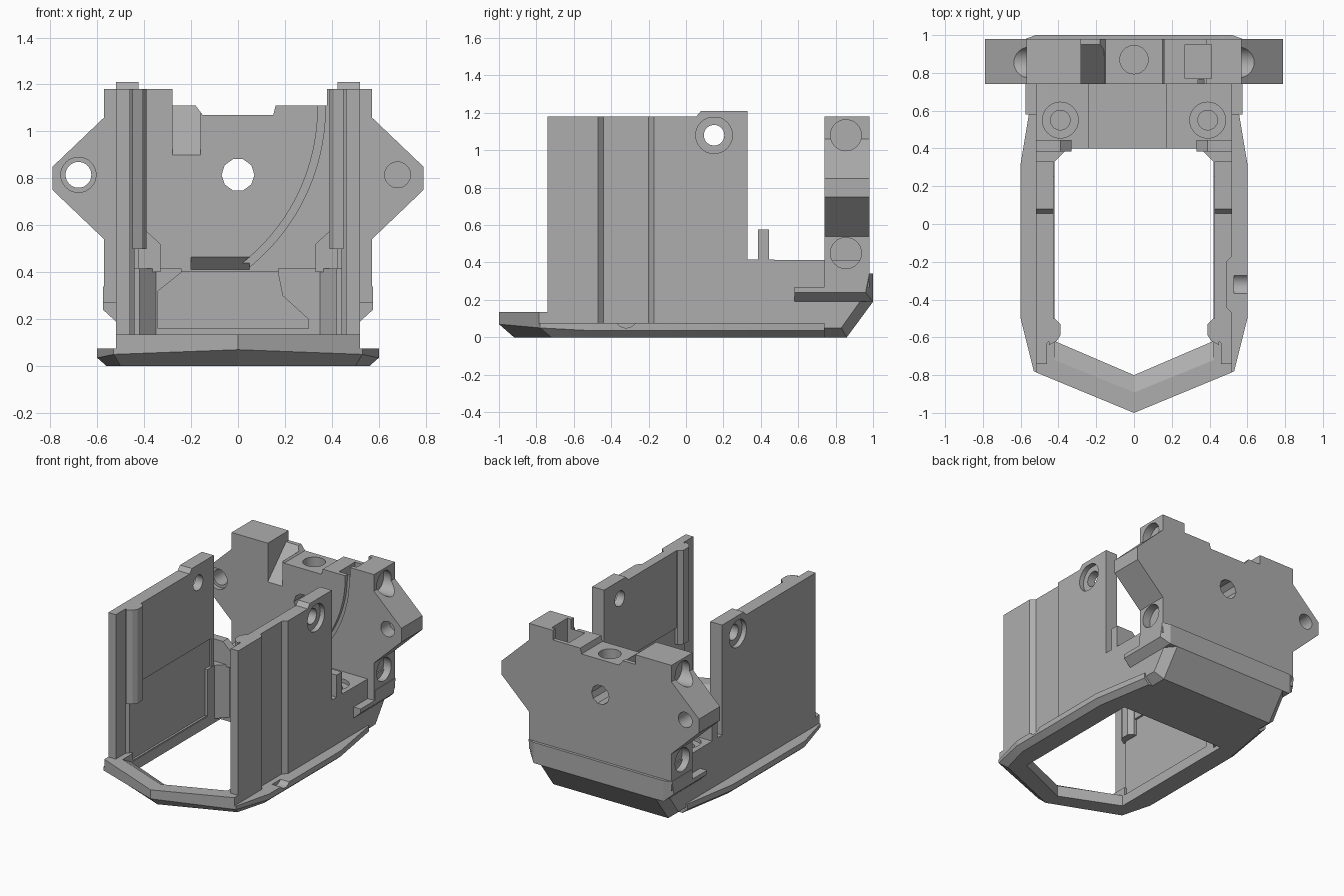
import bpy, bmesh
from math import sin, cos, pi, radians

old = bpy.data.objects.get("Cube")
if old:
    bpy.data.objects.remove(old, do_unlink=True)

grey = bpy.data.materials.new("plain grey")
grey.use_nodes = True
colour = (0.42, 0.42, 0.42, 1)
grey.diffuse_color = colour
grey.node_tree.nodes["Principled BSDF"].inputs["Base Color"].default_value = colour
parts = []


def loft(name, rings):
    """Skin a closed solid through rings of equal point count."""
    bm = bmesh.new()
    loops = [[bm.verts.new(p) for p in ring] for ring in rings]
    count = len(loops[0])
    for low, high in zip(loops, loops[1:]):
        for i in range(count):
            j = (i + 1) % count
            bm.faces.new((low[i], low[j], high[j], high[i]))
    bm.faces.new(loops[0][::-1])
    bm.faces.new(loops[-1])
    bmesh.ops.recalc_face_normals(bm, faces=bm.faces)
    mesh = bpy.data.meshes.new(name)
    bm.to_mesh(mesh)
    bm.free()
    mesh.materials.append(grey)
    obj = bpy.data.objects.new(name, mesh)
    bpy.context.collection.objects.link(obj)
    parts.append(obj)
    return obj


def place(axis, u, v, w):
    return {"x": (w, u, v), "y": (u, w, v), "z": (u, v, w)}[axis]


def prism(name, points, axis, start, end):
    return loft(name, [[place(axis, u, v, w) for u, v in points] for w in (start, end)])


def box(name, x, y, z):
    return prism(name, [(x[0], y[0]), (x[1], y[0]), (x[1], y[1]), (x[0], y[1])], "z", *z)


def cylinder(axis, u, v, radius, start, end, sides=32):
    turn = 2 * pi / sides
    points = [(u + radius * cos(i * turn), v + radius * sin(i * turn)) for i in range(sides)]
    return prism("cutter", points, axis, start, end)


def cut(obj, *cutters):
    """Subtract the cutters, bake the result and delete them."""
    for cutter in cutters:
        mod = obj.modifiers.new("cut", "BOOLEAN")
        mod.operation = "DIFFERENCE"
        mod.solver = "EXACT"
        mod.object = cutter
    graph = bpy.context.evaluated_depsgraph_get()
    graph.update()
    baked = bpy.data.meshes.new_from_object(obj.evaluated_get(graph))
    obj.modifiers.clear()
    obj.data = baked
    for cutter in cutters:
        parts.remove(cutter)
        bpy.data.objects.remove(cutter, do_unlink=True)


def mirrored(points):
    """Complete a half outline whose first point lies on the centre line."""
    return points + [(-x, y) for x, y in reversed(points) if x > 0]


# Base ring with a pointed front and a chamfered underside
outline = mirrored([(0, -1), (.53, -.78), (.6, -.5), (.6, .32), (.53, .74)])
under = mirrored([(0, -.92), (.5, -.72), (.56, -.5), (.56, .32), (.49, .74)])
base_ring = loft("base_ring", [
    [(x, y, 0) for x, y in under],
    [(x, y, .07 if y < -.9 else .05 if y < -.7 else .035) for x, y in outline],
    [(x, y, .075) for x, y in outline]])
front_bar = prism("front_bar", mirrored([(0, -1), (.52, -.785), (.52, -.6)]), "z", .07, .135)


def opening():
    inner = mirrored([(0, -.8), (.42, -.62), (.42, .4)])
    flared = mirrored([(0, -.9), (.42, -.73), (.42, .4)])
    levels = ((inner, -.1), (inner, .08), (flared, .14))
    return loft("cutter", [[(x, y, z) for x, y in pts] for pts, z in levels])


cut(base_ring, opening(), cylinder("x", -.32, .11, .06, .53, .7))
cut(front_bar, opening())

# Rear hull with screw holes and an open slot
full = [(.4, 0), (.86, 0), (1, .19), (1, .34), (.98, .34), (.98, .41), (.4, .415)]
side = [(.4, .05), (.83, .05), (.93, .19), (.96, .33), (.95, .34), (.95, .41), (.4, .415)]
rear_hull = loft("rear_hull", [[(x, y, z) for y, z in pts] for x, pts in
                               ((-.52, side), (-.46, full), (.46, full), (.52, side))])


def slot():
    points = [(-.34, .16), (-.34, .32), (-.24, .4), (.17, .4), (.19, .3), (.3, .2), (.3, .16)]
    return prism("cutter", points, "y", .3, .8)


tools = [slot(), box("cutter", (-.24, .17), (.3, .74), (.36, .6))]
for x in (-.39, .39):
    tools += [cylinder("z", x, .55, .052, -.1, .6), cylinder("z", x, .55, .095, .385, .6),
              cylinder("z", x, .55, .075, -.1, .03)]
cut(rear_hull, *tools)

# Wide rear flange, undercut along its sides
inner = [(.58, .27), (.58, .19), (1, .19), (1, .34), (.745, .34), (.745, .27)]
outer = [(.58, .27), (.58, .24), (.96, .24), (.98, .34), (.745, .34), (.745, .27)]
rear_flange = loft("rear_flange", [[(x, y, z) for y, z in pts] for x, pts in
                                   ((-.575, outer), (-.52, inner), (.52, inner), (.575, outer))])
clear = box("cutter", (-.46, .46), (.5, .85), (.1, .5))
cut(rear_flange, clear)

# Back plate with side wings and a stepped top
wing = [(.57, 1.06), (.79, .85), (.79, .75), (.57, .54), (.57, .27)]
top = [(-.57, 1.18), (-.28, 1.18), (-.28, 1.11), (-.18, 1.11), (-.15, 1.07),
       (.15, 1.07), (.16, 1.11), (.38, 1.11), (.38, 1.18), (.57, 1.18)]
back_plate = prism("back_plate", top + wing + [(-x, z) for x, z in reversed(wing)],
                   "y", .74, .98)
tools = [
    slot(),
    cylinder("y", 0, .815, .07, .6, 1.2, 10),
    cylinder("y", -.68, .815, .055, .6, 1.2),
    cylinder("y", -.68, .815, .075, .6, .77),
    cylinder("y", .68, .815, .055, .6, .84),
    cylinder("z", 0, .87, .075, .95, 1.3),
    box("cutter", (.27, .41), (.77, .95), (.9, 1.3)),
    prism("cutter", [(.7, .86), (.7, 1.3), (.95, 1.3), (.95, 1.11)], "x", -.28, -.16),
    prism("cutter", [(.73, .475), (.81, .395), (.73, .38)], "x", -.2, .05),
]
for z in (1.08, .45):
    tools += [cylinder("x", .855, z, .083, .51, .9), cylinder("x", .855, z, .083, -.9, -.51)]
# Curved groove across the front of the plate
angles = [radians(a) for a in range(-55, 4, 3)]
arc = [(-.5 + r * cos(a), 1.1 + r * sin(a))
       for r, sweep in ((.84, angles), (.872, angles[::-1])) for a in sweep]
tools.append(prism("cutter", arc, "y", .7, .765))
cut(back_plate, *tools)

# Side walls, ribs, pads, sills and pins, one set per side
for label, s in (("right", -1), ("left", 1)):
    front = [(.46, -.63), (.46, -.74), (.52, -.74)]
    relief = [(.52, -.47), (.49, -.44), (.49, -.2), (.52, -.17)] if s > 0 else []
    plan = front + relief + [(.52, .33), (.425, .33), (.425, -.6)]
    wall = prism(label + "_wall", [(s * x, y) for x, y in plan], "z", .03, 1.18)
    cut(wall,
        box("cutter", (s * .4, s * .44), (-.65, .3), (.08, .62)),
        cylinder("x", .15, 1.08, .055, s * .3, s * .7),
        cylinder("x", .15, 1.08, .098, s * .485, s * .7))
    prism(label + "_wall_pad", [(.05, 1.175), (.08, 1.21), (.33, 1.21), (.33, 1.175)],
          "x", s * .425, s * .52)
    rib = [(.45, -.64), (.41, -.62), (.39, -.59), (.39, -.53), (.42, -.5), (.45, -.5)]
    prism(label + "_guide_rib", [(s * x, y) for x, y in rib], "z", .5, 1.18)
    sill = [(.52, .25), (.42, .25), (.42, .33), (.34, .41), (.52, .41)]
    prism(label + "_sill", [(s * x, y) for x, y in sill], "z", .03, .415)
    pin = [(.52, .4), (.33, .4), (.33, .52), (.39, .575), (.52, .575)]
    prism(label + "_pin", [(s * x, z) for x, z in pin], "y", .385, .445)

# Smooth only the round surfaces
bpy.ops.object.select_all(action="DESELECT")
for obj in parts:
    obj.select_set(True)
bpy.context.view_layer.objects.active = parts[0]
bpy.ops.object.shade_smooth_by_angle(angle=radians(12))
